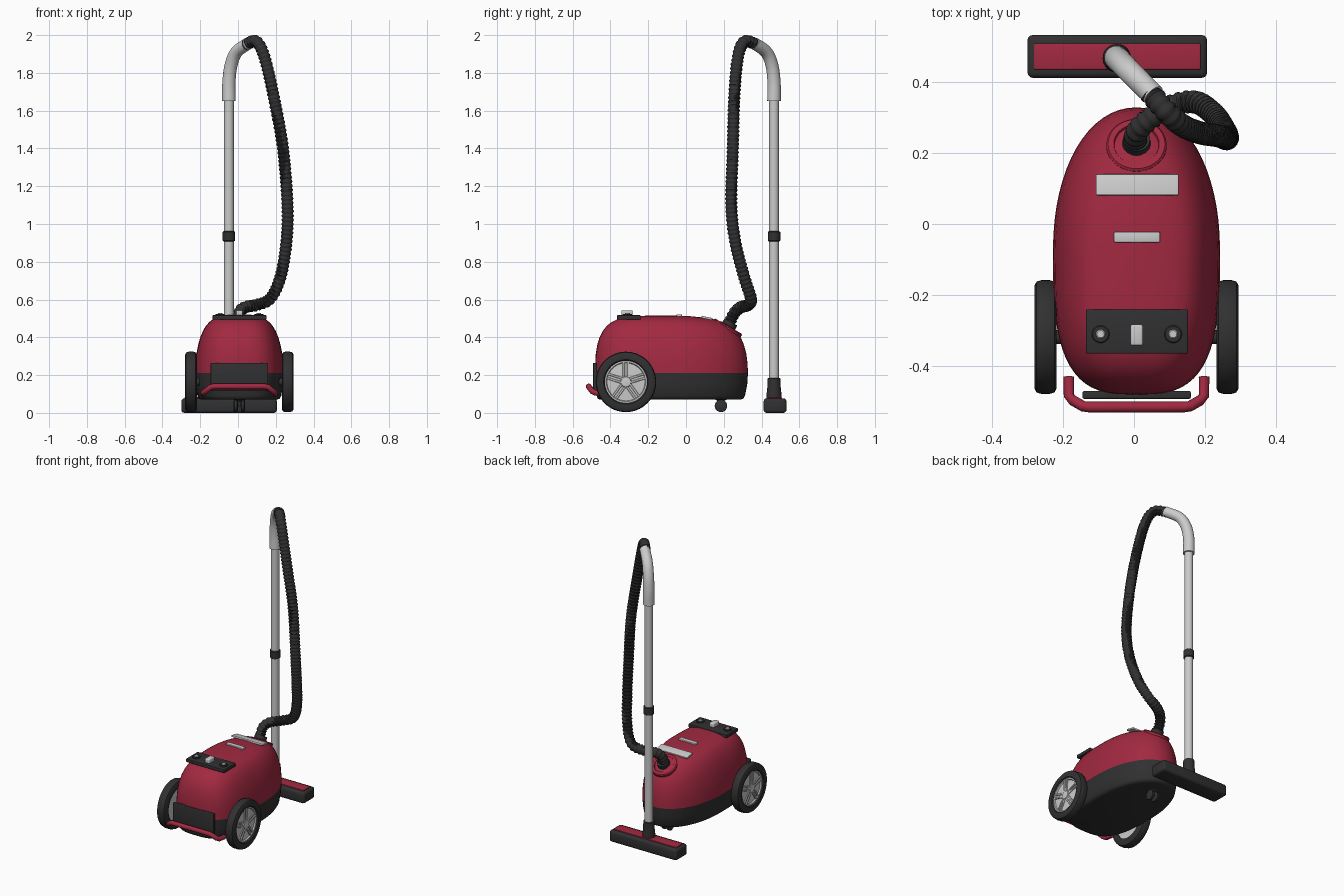
import bpy, bmesh, math
from mathutils import Vector, Matrix

if "Cube" in bpy.data.objects:
    bpy.data.objects.remove(bpy.data.objects["Cube"])


def material(name, rgb):
    m = bpy.data.materials.new(name)
    m.diffuse_color = (*rgb, 1)
    m.use_nodes = True
    m.node_tree.nodes["Principled BSDF"].inputs["Base Color"].default_value = m.diffuse_color
    return m


RED = material("red", (0.36, 0.022, 0.052))
DARK = material("dark", (0.03, 0.03, 0.032))
SILVER = material("silver", (0.58, 0.58, 0.57))
CX = 0.007  # middle of the body


def finish(name, bm, mat, angle=35):
    bmesh.ops.recalc_face_normals(bm, faces=bm.faces)
    me = bpy.data.meshes.new(name)
    bm.to_mesh(me)
    bm.free()
    ob = bpy.data.objects.new(name, me)
    bpy.context.collection.objects.link(ob)
    me.materials.append(mat)
    bpy.ops.object.select_all(action='DESELECT')
    ob.select_set(True)
    bpy.context.view_layer.objects.active = ob
    bpy.ops.object.shade_smooth_by_angle(angle=math.radians(angle))
    return ob


def loft(name, rings, mat, angle=35, caps=True, closed=False):
    """Skin a list of equally sized point rings."""
    bm = bmesh.new()
    vs = [[bm.verts.new(p) for p in r] for r in rings]
    n = len(rings[0])
    pairs = list(zip(vs, vs[1:])) + ([(vs[-1], vs[0])] if closed else [])
    for a, b in pairs:
        for i in range(n):
            j = (i + 1) % n
            bm.faces.new((a[i], a[j], b[j], b[i]))
    if caps and not closed:
        bm.faces.new(vs[0])
        bm.faces.new(vs[-1])
    return finish(name, bm, mat, angle)


def lathe(name, profile, loc, mat, axis=(0, 0, 1), n=48, closed=False):
    """Spin (radius, height) pairs about an axis."""
    q = Vector(axis).to_track_quat('Z', 'Y')
    ring = lambda r, h: [Vector(loc) + q @ Vector((r * math.cos(t), r * math.sin(t), h))
                         for t in (2 * math.pi * i / n for i in range(n))]
    return loft(name, [ring(r, h) for r, h in profile], mat, closed=closed)


def box(name, lo, hi, mat, bevel=0.005, rot=None, seg=3):
    lo, hi = Vector(lo), Vector(hi)
    bm = bmesh.new()
    bmesh.ops.create_cube(bm, size=1)
    bmesh.ops.scale(bm, vec=hi - lo, verts=bm.verts)
    bmesh.ops.bevel(bm, geom=bm.edges[:], offset=bevel, segments=seg, profile=0.5, affect='EDGES')
    if rot:
        bmesh.ops.transform(bm, matrix=rot, verts=bm.verts)
    bmesh.ops.translate(bm, vec=(lo + hi) / 2, verts=bm.verts)
    return finish(name, bm, mat)


def spline(pts, step=24):
    """Catmull-Rom samples through the points."""
    p = [Vector(v) for v in pts]
    p = [2 * p[0] - p[1]] + p + [2 * p[-1] - p[-2]]
    out = []
    for a, b, c, d in zip(p, p[1:], p[2:], p[3:]):
        for k in range(step):
            t = k / step
            out.append(0.5 * (2 * b + (c - a) * t + (2 * a - 5 * b + 4 * c - d) * t * t
                              + (3 * b - a - 3 * c + d) * t ** 3))
    return out + [p[-2]]


def resample(pts, count):
    dist = [0]
    for a, b in zip(pts, pts[1:]):
        dist.append(dist[-1] + (b - a).length)
    out, j = [], 0
    for i in range(count + 1):
        s = dist[-1] * i / count
        while j < len(pts) - 2 and dist[j + 1] < s:
            j += 1
        out.append(pts[j].lerp(pts[j + 1], (s - dist[j]) / (dist[j + 1] - dist[j])))
    return out


def sweep(name, path, radius, mat, n=20, angle=35):
    """Tube along a path; radius is a function of the sample index."""
    rings, side = [], Vector((0.9, 0.3, 0.2))
    for i, p in enumerate(path):
        t = (path[min(i + 1, len(path) - 1)] - path[max(i - 1, 0)]).normalized()
        side = (side - t * side.dot(t)).normalized()
        up = t.cross(side)
        rings.append([p + radius(i) * (side * math.cos(a) + up * math.sin(a))
                      for a in (2 * math.pi * k / n for k in range(n))])
    return loft(name, rings, mat, angle)


# Body shell: rounded front, squarer back, one ring per height
def body_ring(z, y0, y1, w, n=64):
    yc, ly, out = (y0 + y1) / 2, (y1 - y0) / 2, []
    for i in range(n):
        c, s = math.cos(2 * math.pi * i / n), math.sin(2 * math.pi * i / n)
        e = 2 / 2.1 if s >= 0 else 2 / 3.1
        out.append((CX + math.copysign(abs(c) ** e, c) * w,
                    yc + math.copysign(abs(s) ** e, s) * ly, z))
    return out


base = [(0.07, -0.455, 0.285, 0.2), (0.075, -0.467, 0.303, 0.213), (0.09, -0.473, 0.312, 0.222),
        (0.15, -0.478, 0.324, 0.231), (0.21, -0.48, 0.328, 0.235)]
top = [(0.21, -0.48, 0.328, 0.235), (0.26, -0.48, 0.326, 0.233), (0.31, -0.478, 0.32, 0.228),
       (0.36, -0.47, 0.307, 0.218), (0.40, -0.458, 0.29, 0.207), (0.435, -0.44, 0.265, 0.192),
       (0.46, -0.42, 0.238, 0.177), (0.48, -0.395, 0.2, 0.16), (0.495, -0.365, 0.15, 0.14),
       (0.505, -0.325, 0.09, 0.11), (0.512, -0.27, 0.02, 0.075), (0.515, -0.2, -0.06, 0.03)]
loft("body_base", [body_ring(*r) for r in base], DARK, 50)
loft("body_top", [body_ring(*r) for r in top], RED, 50)

# Front vent plate and carry handle
box("front_plate", (-0.145, -0.492, 0.115), (0.16, -0.47, 0.265), DARK, 0.005)
half = [(0.19, -0.43, 0.1), (0.19, -0.483, 0.107), (0.178, -0.497, 0.115), (0.15, -0.513, 0.137),
        (0.135, -0.515, 0.14)]
bar = [Vector((CX - x, y, z)) for x, y, z in half] + [Vector((CX + x, y, z)) for x, y, z in half[::-1]]
sweep("carry_handle", bar, lambda i: 0.015, RED, 16, 40)

# Control panel with two knobs and a slider
box("control_panel", (-0.135, -0.365, 0.494), (0.152, -0.24, 0.517), DARK, 0.004)
for side, x in (("left", -0.094), ("right", 0.11)):
    lathe(side + "_knob_ring", [(0.025, 0), (0.025, 0.006), (0.022, 0.009)], (x, -0.31, 0.515), DARK, n=32)
    lathe(side + "_knob", [(0.013, 0), (0.013, 0.01), (0.01, 0.013)], (x, -0.31, 0.517), SILVER, n=24)
box("slider", (-0.01, -0.342, 0.51), (0.025, -0.283, 0.543), SILVER, 0.006)

# Silver trim strips on the lid
box("wide_strip", (-0.107, 0.08, 0.496), (0.125, 0.14, 0.508), SILVER, 0.003, Matrix.Rotation(-0.2, 4, 'X'))
box("small_strip", (-0.056, -0.052, 0.508), (0.073, -0.022, 0.522), SILVER, 0.004)

# Hose socket
tilt, socket = (0, 0.5, 0.87), (CX, 0.218, 0.447)
lathe("socket_collar", [(0.085, -0.035), (0.085, 0.008), (0.08, 0.014), (0.064, 0.014), (0.06, 0.006),
                        (0.06, -0.035)], socket, RED, tilt, closed=True)
lathe("socket_plug", [(0.062, -0.03), (0.062, 0.005), (0.055, 0.01), (0.04, 0.012), (0.038, 0.04)],
      socket, DARK, tilt)

# Rear drive wheels
WY, WZ = -0.318, 0.164
lathe("axle", [(0.02, -0.25), (0.02, 0.25)], (CX, WY, WZ), DARK, (1, 0, 0), 24)
for side, s in (("left", -1), ("right", 1)):
    c, ax = Vector((CX + s * 0.256, WY, WZ)), (s, 0, 0)
    lathe(side + "_tire", [(0.112, -0.03), (0.145, -0.031), (0.156, -0.025), (0.16, -0.012), (0.16, 0.012),
                           (0.156, 0.025), (0.145, 0.031), (0.118, 0.03), (0.112, 0.024)],
          c, DARK, ax, 64, True)
    lathe(side + "_rim", [(0.113, -0.02), (0.113, 0.022), (0.104, 0.022), (0.1, 0.014), (0.03, 0.018),
                          (0.026, 0.024), (0.012, 0.026)], c, SILVER, ax, 64)
    for k in range(5):
        for off in (-0.011, 0.011):
            rot = Matrix.Rotation(2 * math.pi * k / 5, 4, 'X')
            p = c + rot @ Vector((s * 0.017, off, 0.062))
            d = Vector((0.005, 0.006, 0.042))
            box(f"{side}_spoke", p - d, p + d, SILVER, 0.002, rot, 1)

# Swivel caster
lathe("caster_stem", [(0.03, 0.025), (0.03, 0), (0.012, -0.01), (0.012, -0.035)], (CX, 0.185, 0.07), DARK, n=24)
for side, s in (("left", -1), ("right", 1)):
    lathe(side + "_caster_wheel", [(0.025, -0.011), (0.033, -0.007), (0.033, 0.007), (0.025, 0.011)],
          (CX + s * 0.019, 0.185, 0.037), DARK, (1, 0, 0), 32)

# Floor nozzle
box("nozzle", (-0.3, 0.411, 0), (0.206, 0.532, 0.077), DARK, 0.016)
box("nozzle_cover", (-0.282, 0.435, 0.06), (0.187, 0.508, 0.083), RED, 0.003)
PX, PY = -0.048, 0.466
lathe("nozzle_neck", [(0.04, 0.06), (0.04, 0.095), (0.035, 0.14), (0.034, 0.182), (0.027, 0.185)],
      (PX, PY, 0), DARK)

# Wand and its joint
lathe("wand", [(0.026, 0.17), (0.026, 1.67)], (PX, PY, 0), SILVER)
lathe("wand_joint", [(0.027, 0.908), (0.033, 0.912), (0.033, 0.958), (0.027, 0.962)], (PX, PY, 0), DARK)

# Curved grip
grip = resample(spline([(PX, PY, 1.652), (PX, PY, 1.75), (-0.037, 0.455, 1.84), (-0.008, 0.425, 1.91),
                        (0.055, 0.362, 1.957)]), 40)
sweep("grip", grip, lambda i: 0.036 - 0.004 * i / 40, SILVER, 32)

# Ribbed hose
hose = resample(spline([(0.045, 0.37, 1.951), (0.095, 0.312, 1.967), (0.138, 0.276, 1.89), (0.188, 0.256, 1.68),
                        (0.238, 0.248, 1.4), (0.262, 0.24, 1.1), (0.256, 0.262, 0.9), (0.225, 0.308, 0.72),
                        (0.172, 0.343, 0.607), (0.1, 0.33, 0.572), (0.035, 0.288, 0.558), (0.006, 0.254, 0.525),
                        (CX, 0.222, 0.455)]), 320)
sweep("hose", hose, lambda i: 0.0325 if i % 4 < 2 else 0.0285, DARK, 20)
